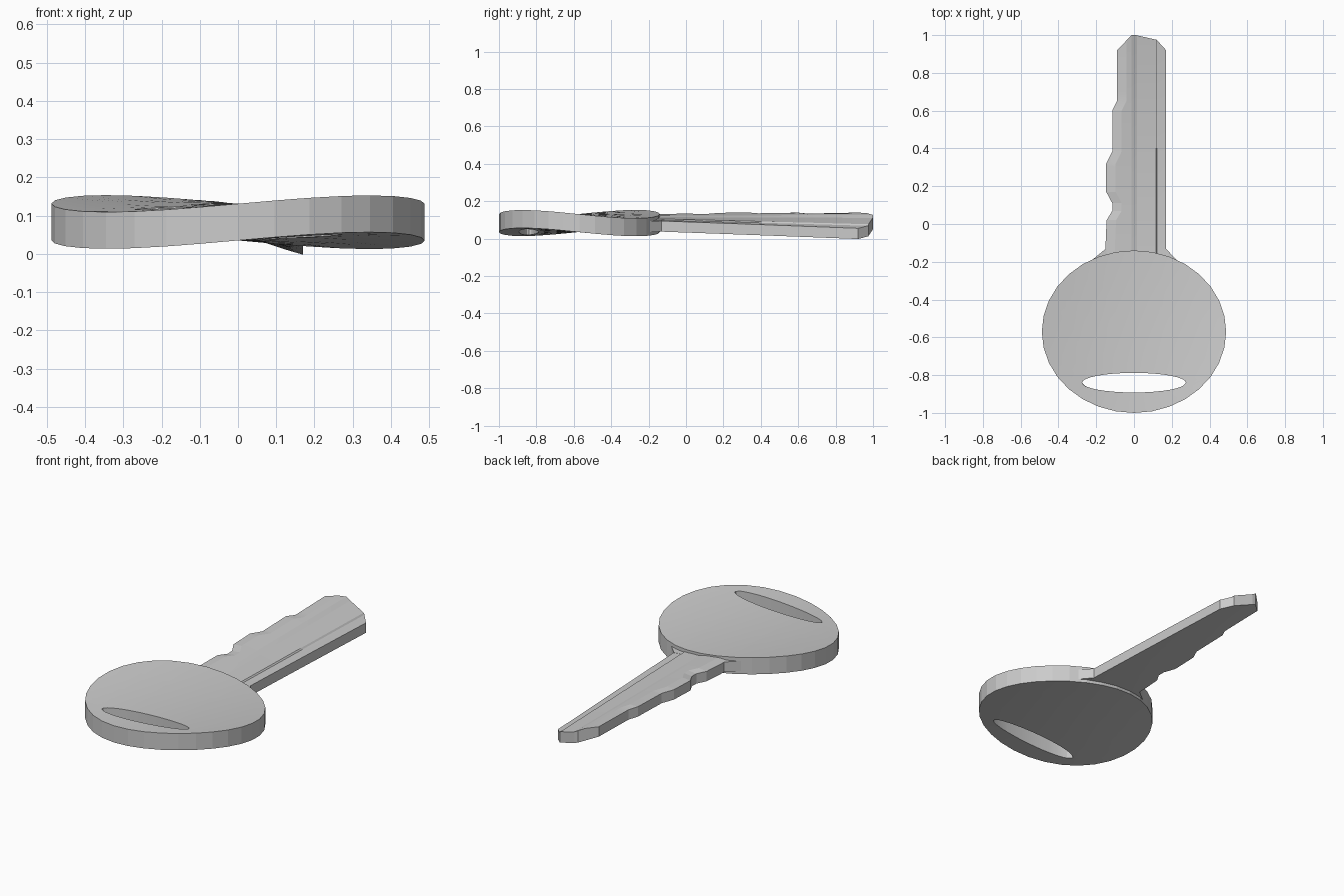
import bpy, bmesh, math
from mathutils import Vector

if "Cube" in bpy.data.objects:
    bpy.data.objects.remove(bpy.data.objects["Cube"])

MID_Z, TWIST, TWIST_Y = 0.083, 0.21, -0.575


def finish(bm, name, step=0.1):
    """Slice the mesh across its length, twist it about the y axis and make an object."""
    cuts = [(Vector((0, -1 + i * step, 0)), Vector((0, 1, 0))) for i in range(1, int(2 / step))]
    cuts += [(Vector((x, 0, 0)), Vector((1, 0, 0))) for x in (-0.3, -0.15, 0.0, 0.15, 0.3)]
    for co, no in cuts:
        bmesh.ops.bisect_plane(bm, geom=bm.verts[:] + bm.edges[:] + bm.faces[:],
                               plane_co=co, plane_no=no, dist=1e-5)
    bmesh.ops.recalc_face_normals(bm, faces=bm.faces[:])
    for v in bm.verts:
        a = TWIST * (v.co.y - TWIST_Y)
        x, z = v.co.x, v.co.z
        v.co.z = MID_Z + z - x * math.tan(a)
    mesh = bpy.data.meshes.new(name)
    bm.to_mesh(mesh)
    bm.free()
    ob = bpy.data.objects.new(name, mesh)
    bpy.context.collection.objects.link(ob)
    bpy.ops.object.select_all(action='DESELECT')
    ob.select_set(True)
    bpy.context.view_layer.objects.active = ob
    bpy.ops.object.shade_smooth_by_angle(angle=math.radians(7))
    return ob


# Bow: an oval plate with a long oval slot
def oval(bm, cy, rx, ry, z, n=32):
    return [bm.verts.new((rx * math.cos(2 * math.pi * i / n),
                          cy + ry * math.sin(2 * math.pi * i / n), z)) for i in range(n)]


bm = bmesh.new()
h = 0.048
rings = [oval(bm, -0.57, 0.488, 0.43, -h), oval(bm, -0.57, 0.488, 0.43, h),
         oval(bm, -0.84, 0.275, 0.052, h), oval(bm, -0.84, 0.275, 0.052, -h)]
for k in range(4):
    a, b = rings[k], rings[(k + 1) % 4]
    for i in range(32):
        j = (i + 1) % 32
        bm.faces.new((a[i], a[j], b[j], b[i]))
finish(bm, "key_bow")

# Blade: grooved section lofted along the cut teeth
teeth = [(-0.25, -0.15), (-0.1, -0.15), (0.02, -0.145), (0.07, -0.115), (0.11, -0.115),
         (0.17, -0.147), (0.32, -0.147), (0.385, -0.115), (0.6, -0.115),
         (0.65, -0.09), (1.02, -0.09)]
bm = bmesh.new()
rows = []
for y, left in teeth:
    section = [(0.17, -0.03), (0.17, 0.027), (0.123, 0.027), (0.116, 0.033),
               (0.015, 0.033), (-0.012, 0.039), (left + 0.05, 0.039),
               (left, 0.027), (left, -0.03)]
    rows.append([bm.verts.new((x, y, z)) for x, z in section])
for a, b in zip(rows, rows[1:]):
    for i in range(len(a)):
        j = (i + 1) % len(a)
        bm.faces.new((a[i], a[j], b[j], b[i]))
bm.faces.new(rows[0])
bm.faces.new(rows[-1])

# Pointed tip: three straight cuts
for (x1, y1), (x2, y2) in (((0.17, 0.92), (0.12, 0.975)), ((0.12, 0.975), (0.01, 1.0)),
                           ((0.01, 1.0), (-0.012, 1.0)), ((-0.012, 1.0), (-0.09, 0.92))):
    bmesh.ops.bisect_plane(bm, geom=bm.verts[:] + bm.edges[:] + bm.faces[:], dist=1e-5,
                           plane_co=(x1, y1, 0), plane_no=(y2 - y1, x1 - x2, 0),
                           clear_outer=True)
    bmesh.ops.holes_fill(bm, edges=[e for e in bm.edges if e.is_boundary])
finish(bm, "key_blade")

# Shoulders: small wedges easing the bow into the blade
for side, sx, inner in (("right", 1, 0.168), ("left", -1, 0.148)):
    bm = bmesh.new()
    pts = [(inner - 0.06, -0.13), (inner, -0.13), (0.24, -0.205), (0.33, -0.265), (0.1, -0.3)]
    low = bm.faces.new([bm.verts.new((sx * x, y, -0.03)) for x, y in pts])
    up = bmesh.ops.extrude_face_region(bm, geom=[low])["geom"]
    bmesh.ops.translate(bm, vec=(0, 0, 0.058),
                        verts=[g for g in up if isinstance(g, bmesh.types.BMVert)])
    # keep a bottom face so the wedge stays closed
    bmesh.ops.holes_fill(bm, edges=[e for e in bm.edges if e.is_boundary])
    finish(bm, side + "_shoulder")
